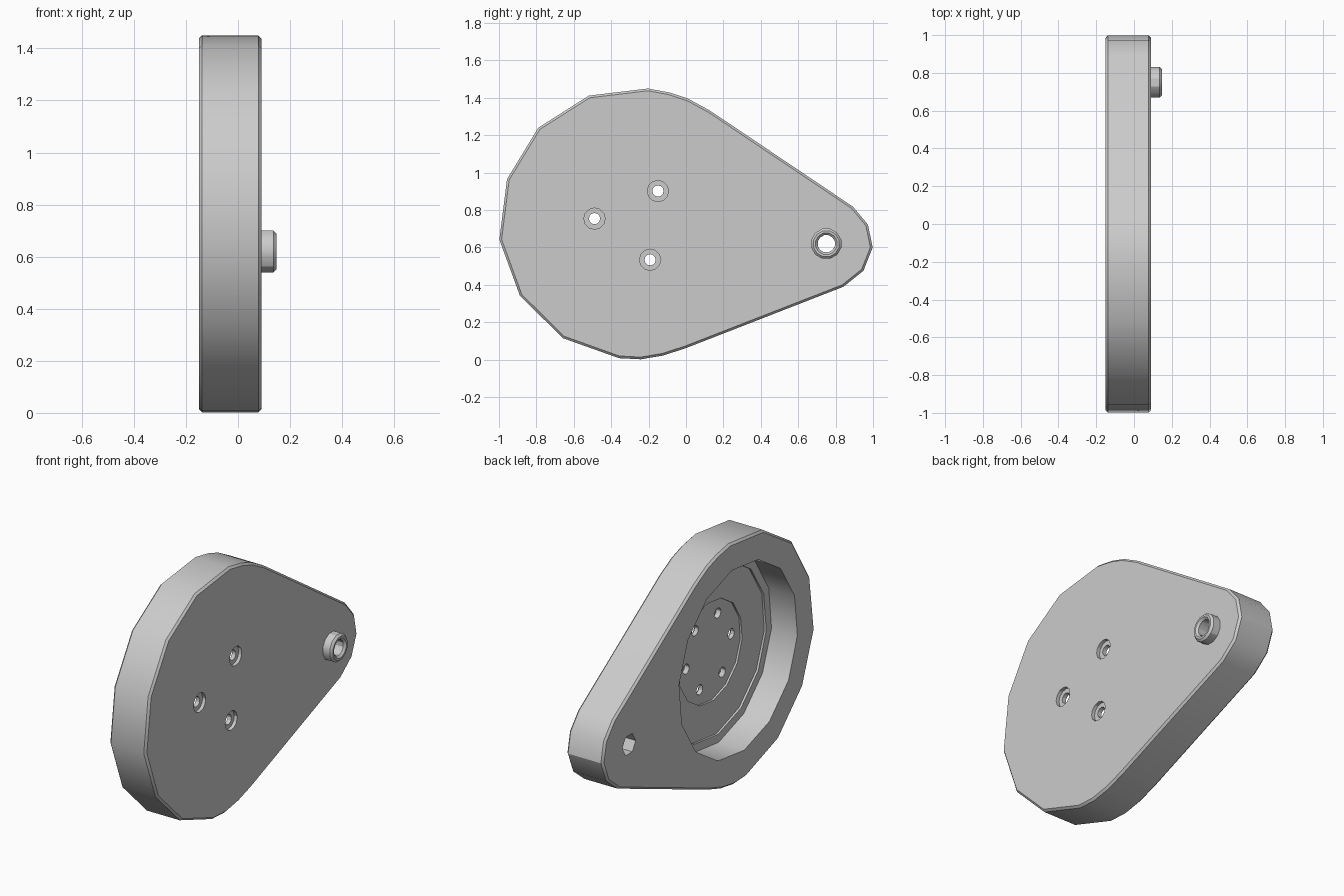
import bpy, bmesh
from math import cos, sin, radians, tau

cube = bpy.data.objects.get("Cube")
if cube:
    bpy.data.objects.remove(cube, do_unlink=True)

grey = bpy.data.materials.new("plain grey")
grey.use_nodes = True
grey.diffuse_color = (0.6, 0.6, 0.6, 1)
grey.node_tree.nodes["Principled BSDF"].inputs["Base Color"].default_value = (0.6, 0.6, 0.6, 1)

BACK, FACE = -0.15, 0.09          # x of the two flat sides
HUB = (-0.277, 0.73)              # y, z of the round end
PIVOT = (0.75, 0.62)              # y, z of the small end


def stack(name, rings):
    """Join rings of (x, y, z) points into a closed solid."""
    bm = bmesh.new()
    loops = [[bm.verts.new(p) for p in ring] for ring in rings]
    n = len(loops[0])
    for a, b in zip(loops, loops[1:]):
        for i in range(n):
            j = (i + 1) % n
            bm.faces.new((a[i], a[j], b[j], b[i]))
    bm.faces.new(loops[0])
    bm.faces.new(loops[-1])
    bmesh.ops.recalc_face_normals(bm, faces=bm.faces)
    mesh = bpy.data.meshes.new(name)
    bm.to_mesh(mesh)
    bm.free()
    mesh.materials.append(grey)
    obj = bpy.data.objects.new(name, mesh)
    bpy.context.collection.objects.link(obj)
    return obj


def turned(name, centre, profile, sides, phase=0):
    """Solid turned about an x axis; profile is (x, radius) pairs."""
    angles = [radians(phase) + tau * i / sides for i in range(sides)]
    return stack(name, [[(x, centre[0] + r * cos(a), centre[1] + r * sin(a))
                         for a in angles] for x, r in profile])


def apply(obj, mod):
    bpy.context.view_layer.objects.active = obj
    bpy.ops.object.modifier_apply(modifier=mod.name)


def cut(obj, cutter):
    mod = obj.modifiers.new("cut", 'BOOLEAN')
    mod.operation = 'DIFFERENCE'
    mod.solver = 'EXACT'
    mod.object = cutter
    apply(obj, mod)


# Teardrop housing with chamfered rims
outline = [(-.203, 1.45), (-.519, 1.412), (-.79, 1.24), (-.957, .965),
           (-.998, .642), (-.888, .342), (-.658, .115), (-.358, .008),
           (-.241, .002), (-.123, .022), (0, .062), (.842, .39),
           (.949, .476), (.998, .6), (.973, .722), (.893, .818),
           (.128, 1.332), (.01, 1.396), (-.086, 1.428)]
housing = stack("housing", [[(x, y, z) for y, z in outline] for x in (BACK, FACE)])
chamfer = housing.modifiers.new("chamfer", 'BEVEL')
chamfer.width = 0.012
chamfer.segments = 1
chamfer.limit_method = 'ANGLE'
chamfer.angle_limit = radians(60)
apply(housing, chamfer)

# Raised collar around the pivot
collar = turned("pivot_collar", PIVOT,
                [(FACE - 0.01, .083), (.136, .083), (.148, .071)], 12, 15)

# Cutters: stepped pocket, hexagonal socket, pivot bore
pocket = turned("pocket_cutter", HUB, [(BACK - .1, .56), (.02, .56), (.02, .51),
                                       (.033, .51), (.033, .30), (.045, .30)], 14, 84)
socket = turned("socket_cutter", PIVOT, [(BACK - .1, .063), (-.05, .063)], 6)
bore = turned("bore_cutter", PIVOT, [(-.3, .047), (.136, .047), (.16, .071)], 12, 15)
housing_cutters = [pocket, socket, bore]

# Six mounting holes: alternate ones pass through and are counterbored
for i in range(6):
    a = radians(53.5 + 60 * i)
    spot = (HUB[0] + .2135 * cos(a), HUB[1] + .2135 * sin(a))
    if i % 2 == 0:
        profile = [(0, .03), (.07, .03), (.07, .057), (.2, .057)]
    else:
        profile = [(0, .03), (.075, .03)]
    housing_cutters.append(turned("hole_cutter", spot, profile, 12))

for cutter in housing_cutters:
    cut(housing, cutter)
cut(collar, bore)
for cutter in housing_cutters:
    bpy.data.objects.remove(cutter, do_unlink=True)

# Smooth the gentle curves, keep the edges sharp
for obj in (housing, collar):
    bpy.ops.object.select_all(action='DESELECT')
    obj.select_set(True)
    bpy.context.view_layer.objects.active = obj
    bpy.ops.object.shade_smooth_by_angle(angle=radians(30))
